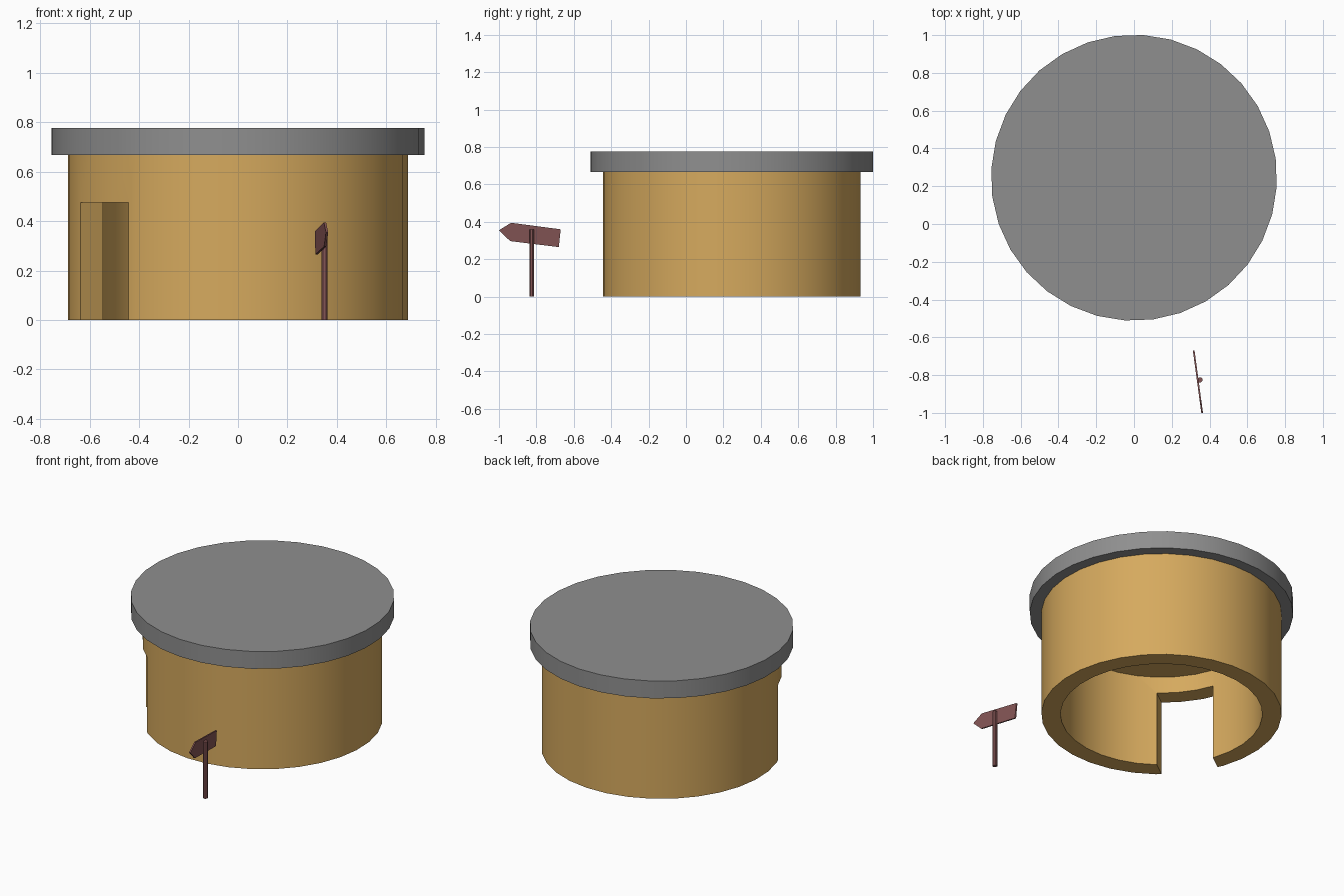
import bpy, bmesh, math
from mathutils import Matrix, Vector

if "Cube" in bpy.data.objects:
    bpy.data.objects.remove(bpy.data.objects["Cube"])

CENTRE = Vector((0, 0.245, 0))
SIDES = 32
TURN = math.radians(2 + 180 / SIDES)


def material(name, rgb):
    m = bpy.data.materials.new(name)
    m.use_nodes = True
    m.diffuse_color = (*rgb, 1)
    m.node_tree.nodes["Principled BSDF"].inputs["Base Color"].default_value = (*rgb, 1)
    return m


def finish(name, bm, mat):
    bmesh.ops.recalc_face_normals(bm, faces=bm.faces)
    mesh = bpy.data.meshes.new(name)
    bm.to_mesh(mesh)
    bm.free()
    mesh.materials.append(mat)
    ob = bpy.data.objects.new(name, mesh)
    bpy.context.collection.objects.link(ob)
    return ob


def activate(ob):
    bpy.ops.object.select_all(action="DESELECT")
    ob.select_set(True)
    bpy.context.view_layer.objects.active = ob


def smooth(ob):
    activate(ob)
    bpy.ops.object.shade_smooth_by_angle(angle=math.radians(30))


def lathe(name, profile, mat, centre, sides, turn=0.0):
    """Turn a (radius, height) profile round z and cap both ends."""
    bm = bmesh.new()
    rings = []
    for r, z in profile:
        angles = [turn + math.tau * i / sides for i in range(sides)]
        rings.append([bm.verts.new(centre + Vector((r * math.cos(a), r * math.sin(a), z)))
                      for a in angles])
    for low, high in zip(rings, rings[1:]):
        for i in range(sides):
            j = (i + 1) % sides
            bm.faces.new((low[i], low[j], high[j], high[i]))
    bm.faces.new(rings[0])
    bm.faces.new(rings[-1])
    return finish(name, bm, mat)


tan = material("tan_clay", (0.67, 0.40, 0.112))
grey = material("roof_grey", (0.275, 0.275, 0.275))
brown = material("sign_brown", (0.23, 0.089, 0.089))

# Round wall, hollow from below, with a closed ceiling
wall = lathe("round_wall", [(0.58, 0.58), (0.58, 0), (0.69, 0), (0.69, 0.667)],
             tan, CENTRE, SIDES, TURN)

# Doorway cut through the wall
heading = math.radians(216)
bm = bmesh.new()
bmesh.ops.create_cube(bm, size=1, matrix=(
    Matrix.Translation(CENTRE) @ Matrix.Rotation(heading, 4, "Z")
    @ Matrix.Translation((0.65, 0, 0.1875)) @ Matrix.Diagonal((0.5, 0.332, 0.575, 1))))
cutter = finish("doorway_cutter", bm, tan)
cutter.hide_render = True
cut = wall.modifiers.new("doorway", "BOOLEAN")
cut.operation = "DIFFERENCE"
cut.solver = "EXACT"
cut.object = cutter
activate(wall)
bpy.ops.object.modifier_apply(modifier=cut.name)
bpy.data.objects.remove(cutter)
smooth(wall)

# Flat overhanging roof
smooth(lathe("roof", [(0.757, 0.667), (0.757, 0.777)], grey, CENTRE, SIDES, TURN))

# Signpost
smooth(lathe("sign_post", [(0.014, 0), (0.014, 0.36)], brown,
             Vector((0.35, -0.825, 0)), 8, math.pi / 8))

# Arrow board: outline along y and z, slanted slightly in x
outline = [(-1, 0.355), (-0.94, 0.297), (-0.68, 0.265), (-0.67, 0.36), (-0.935, 0.395)]
bm = bmesh.new()
face = bm.faces.new([bm.verts.new((0.315 - 0.135 * (y + 0.665), y, z)) for y, z in outline])
side = bmesh.ops.extrude_face_region(bm, geom=[face])
bmesh.ops.translate(bm, vec=(-0.009, 0, 0),
                    verts=[v for v in side["geom"] if isinstance(v, bmesh.types.BMVert)])
bmesh.ops.translate(bm, vec=(0.005, 0, 0), verts=bm.verts)
finish("arrow_board", bm, brown)
